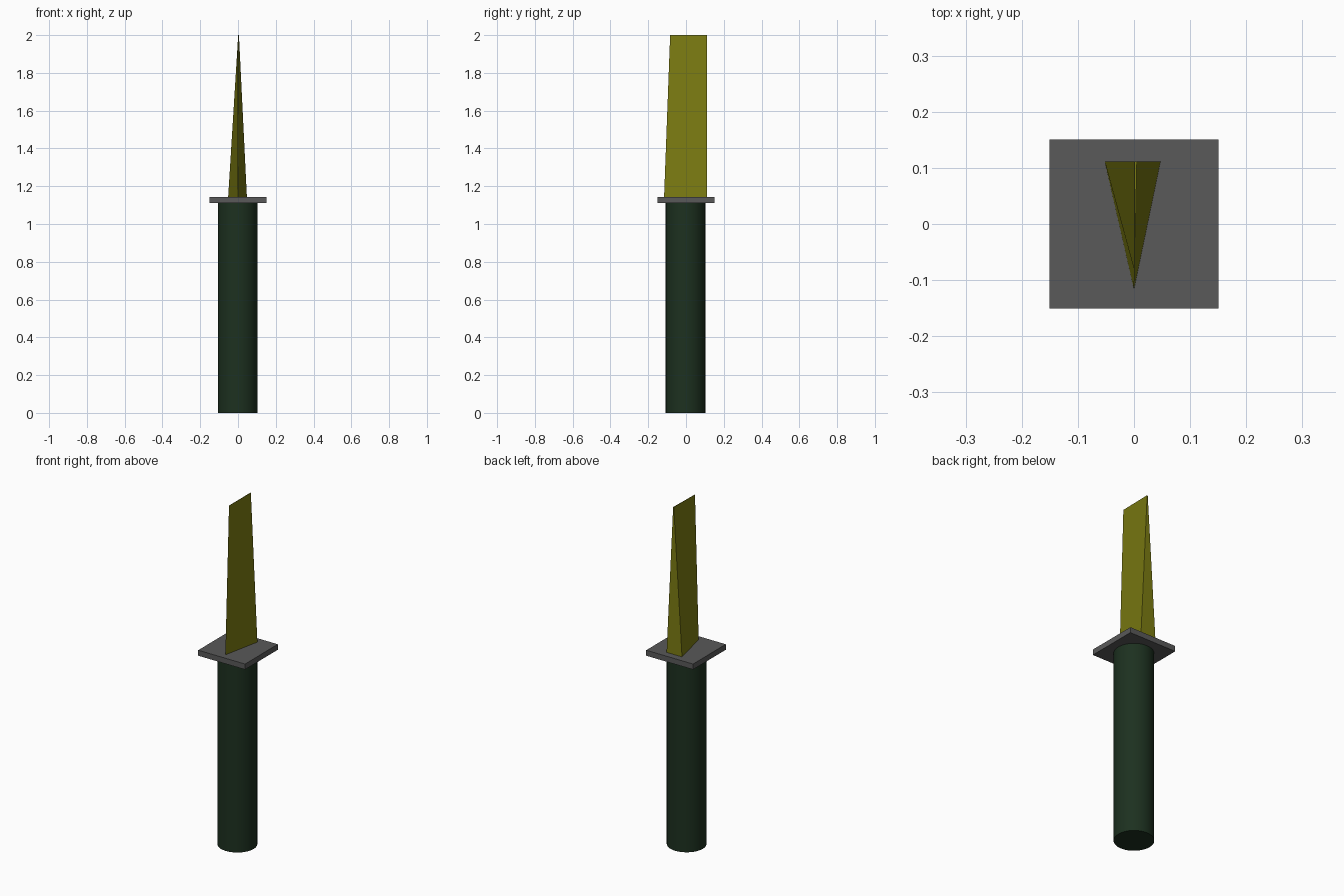
import bpy, bmesh

if "Cube" in bpy.data.objects:
    bpy.data.objects.remove(bpy.data.objects["Cube"])


def colour(obj, name, rgb):
    mat = bpy.data.materials.new(name)
    mat.diffuse_color = (*rgb, 1)
    mat.use_nodes = True
    mat.node_tree.nodes["Principled BSDF"].inputs["Base Color"].default_value = mat.diffuse_color
    obj.data.materials.append(mat)


# Handle: plain round grip
GUARD_Z0, GUARD_Z1 = 1.112, 1.144
bpy.ops.mesh.primitive_cylinder_add(vertices=32, radius=0.105, depth=GUARD_Z0,
                                    location=(-0.002, -0.003, GUARD_Z0 / 2))
handle = bpy.context.object
handle.name = "handle"
bpy.ops.object.shade_smooth_by_angle()
colour(handle, "dark_green", (0.012, 0.03, 0.014))

# Guard: thin square plate
bpy.ops.mesh.primitive_cube_add(size=1, location=(0, 0, (GUARD_Z0 + GUARD_Z1) / 2))
guard = bpy.context.object
guard.name = "guard"
guard.scale = (0.301, 0.301, GUARD_Z1 - GUARD_Z0)
bpy.ops.object.transform_apply(location=False, rotation=False, scale=True)
colour(guard, "dark_grey", (0.1, 0.1, 0.1))

# Blade: triangular section (edge to the front, flat spine behind) thinning to a ridge
sections = [
    (GUARD_Z1, [(-0.052, 0.111), (0.0, -0.116), (0.047, 0.111)]),
    (2.0, [(0.001, 0.111), (0.001, -0.084), (0.005, 0.111)]),
]
bm = bmesh.new()
base, top = [[bm.verts.new((x, y, z)) for x, y in pts] for z, pts in sections]
for i in range(3):
    j = (i + 1) % 3
    bm.faces.new((base[i], base[j], top[j], top[i]))
bm.faces.new(base[::-1])
bm.faces.new(top)
bmesh.ops.recalc_face_normals(bm, faces=bm.faces)
mesh = bpy.data.meshes.new("blade")
bm.to_mesh(mesh)
bm.free()
blade = bpy.data.objects.new("blade", mesh)
bpy.context.collection.objects.link(blade)
colour(blade, "olive", (0.2, 0.2, 0.006))
